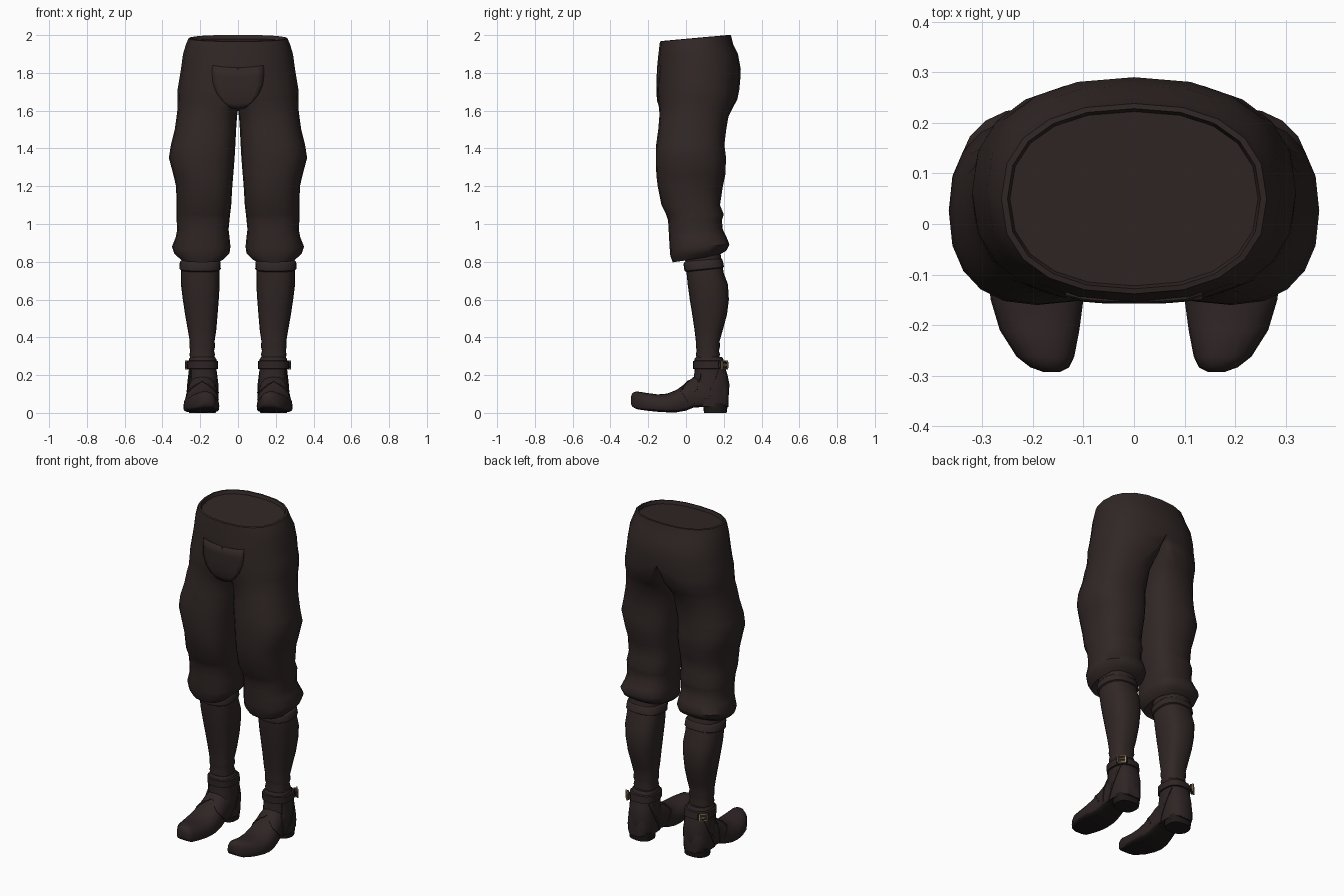
import bpy, bmesh, math
from mathutils import Vector, Matrix
from mathutils.bvhtree import BVHTree

if "Cube" in bpy.data.objects:
    bpy.data.objects.remove(bpy.data.objects["Cube"])


def material(name, rgb, rough=0.8):
    m = bpy.data.materials.new(name)
    m.use_nodes = True
    bsdf = m.node_tree.nodes["Principled BSDF"]
    m.diffuse_color = (*rgb, 1)
    bsdf.inputs["Base Color"].default_value = (*rgb, 1)
    bsdf.inputs["Roughness"].default_value = rough
    return m


CLOTH = material("dark brown cloth", (0.030, 0.020, 0.019))
LEATHER = material("dark brown leather", (0.028, 0.018, 0.018))
SOLE = material("blackish sole", (0.014, 0.010, 0.010))
BRASS = material("dull brass", (0.42, 0.32, 0.14))


def finish(name, bm, mats, mirror=True, angle=50):
    """Turn a bmesh into a smooth object, mirrored to the other leg."""
    mesh = bpy.data.meshes.new(name)
    bm.to_mesh(mesh)
    bm.free()
    ob = bpy.data.objects.new(name, mesh)
    bpy.context.collection.objects.link(ob)
    for m in mats:
        mesh.materials.append(m)
    bpy.ops.object.select_all(action='DESELECT')
    ob.select_set(True)
    bpy.context.view_layer.objects.active = ob
    bpy.ops.object.shade_smooth_by_angle(angle=math.radians(angle))
    if mirror:
        mod = ob.modifiers.new("mirror", 'MIRROR')
        mod.use_clip = True
    return ob


def power(v, e):
    return math.copysign(abs(v) ** e, v)


def skin(bm, rings):
    """Join successive closed rings of points and cap both ends."""
    loops = [[bm.verts.new(p) for p in ring] for ring in rings]
    n = len(loops[0])
    for a, b in zip(loops, loops[1:]):
        for i in range(n):
            j = (i + 1) % n
            bm.faces.new((a[i], a[j], b[j], b[i]))
    bm.faces.new(loops[0][::-1])
    bm.faces.new(loops[-1])
    bmesh.ops.recalc_face_normals(bm, faces=bm.faces)


def level(z, xi, xo, yf, yb, cx=None, tilt=0, n=20):
    """Horizontal ring: inner x, outer x, front y, back y, x of its fullest depth."""
    cx = (xi + xo) / 2 if cx is None else cx
    yc, ry = (yf + yb) / 2, (yb - yf) / 2
    pts = []
    for k in range(n):
        a = 2 * math.pi * k / n
        c, s = math.cos(a), math.sin(a)
        e = 0.85 if c > 0 else 0.75
        rx = xo - cx if c > 0 else cx - xi
        x, y = cx + rx * power(c, e), yc + ry * power(s, e)
        pts.append((x, y, z + tilt * (y - yc)))
    return pts


def section(y, xi, xo, zb, zt, n=20):
    """Upright ring across the foot with a flat bottom."""
    c, r = (xi + xo) / 2, (xo - xi) / 2
    zm = zb + 0.35 * (zt - zb)
    pts = []
    for k in range(n):
        a = 2 * math.pi * k / n
        co, s = math.cos(a), math.sin(a)
        e = 0.85 if s > 0 else 0.4
        pts.append((c + r * power(co, e), y, zm + (zt - zm if s > 0 else zm - zb) * power(s, e)))
    return pts


# Breeches: one leg and half the hips, gathered below the knee
bm = bmesh.new()
skin(bm, [level(*r) for r in (
    (.84, .10, .29, -.04, .16, None, .1), (.815, .08, .305, -.07, .17, None, .15),
    (.845, .045, .338, -.083, .215, None, .1), (.88, .04, .35, -.086, .23, None, .08),
    (.93, .045, .33, -.09, .215), (.97, .05, .322, -.092, .195), (1.02, .045, .325, -.095, .19),
    (1.05, .042, .325, -.105, .2), (1.1, .036, .325, -.13, .18), (1.2, .03, .328, -.15, .195),
    (1.26, .025, .342, -.157, .208), (1.35, .018, .366, -.16, .212), (1.42, .014, .355, -.158, .203),
    (1.5, .01, .335, -.147, .213, .16), (1.57, .005, .325, -.141, .225, .14),
    (1.61, 0, .32, -.142, .245, .10), (1.66, 0, .32, -.15, .272, .06),
    (1.71, 0, .32, -.155, .282, .03), (1.76, 0, .312, -.156, .287, 0),
    (1.82, 0, .302, -.154, .29, 0), (1.9, 0, .291, -.146, .275, 0), (1.95, 0, .276, -.14, .25, 0),
    (1.983, 0, .262, -.138, .238, 0, .09), (1.985, 0, .25, -.128, .228, 0, .09),
    (1.965, 0, .245, -.122, .222, 0, .09))])
inside = [f for f in bm.faces if all(v.co.x < .0005 for v in f.verts)]
bmesh.ops.delete(bm, geom=inside, context='FACES')
hips_tree = BVHTree.FromBMesh(bm)
finish("breeches", bm, [CLOTH])

# Front flap of the breeches, laid over the belly
bm = bmesh.new()
rows = []
for z, w in ((1.84, .135), (1.79, .137), (1.74, .132), (1.69, .112), (1.65, .08), (1.62, .045)):
    row = []
    for k in range(9):
        x = w * (k - 4) / 4
        sag = .012 * (1 - (x / w) ** 2)
        hit = hips_tree.ray_cast(Vector((max(abs(x), .06), -1, z - sag)), Vector((0, 1, 0)))[0]
        row.append(bm.verts.new((x, hit.y - .002, z - sag)))
    rows.append(row)
for a, b in zip(rows, rows[1:]):
    for i in range(8):
        bm.faces.new((a[i], b[i], b[i + 1], a[i + 1]))
flap = finish("front_flap", bm, [CLOTH], mirror=False)
solid = flap.modifiers.new("thickness", 'SOLIDIFY')
solid.thickness = .006
solid.offset = 0

# Stockings with a wrinkle at the ankle
bm = bmesh.new()
skin(bm, [level(*r) for r in (
    (.27, .13, .25, .06, .17), (.31, .122, .257, .052, .18), (.33, .127, .253, .057, .174),
    (.35, .121, .258, .052, .18), (.38, .124, .256, .052, .178), (.44, .115, .266, .045, .195),
    (.52, .108, .28, .033, .217), (.6, .102, .292, .02, .227), (.68, .097, .302, .009, .222),
    (.74, .098, .303, .003, .2), (.86, .105, .295, -.01, .18))])
finish("stockings", bm, [CLOTH])

# Garter bands under the knee
bm = bmesh.new()
skin(bm, [level(*r) for r in (
    (.755, .1, .3, .002, .19, None, .1), (.762, .091, .31, -.008, .202, None, .1),
    (.80, .093, .308, -.014, .193, None, .1), (.81, .102, .298, -.005, .182, None, .1))])
finish("garters", bm, [CLOTH])

# Boots: foot and ankle shaft
bm = bmesh.new()
skin(bm, [section(*r) for r in (
    (-.292, .145, .18, .05, .085), (-.283, .128, .205, .032, .106), (-.262, .118, .232, .02, .114),
    (-.21, .108, .265, .012, .106), (-.15, .1, .283, .006, .098), (-.1, .099, .289, .003, .102),
    (-.05, .101, .284, .003, .122), (0, .105, .274, .012, .158), (.04, .108, .268, .028, .19),
    (.1, .11, .266, .032, .21), (.16, .113, .264, .03, .21), (.205, .125, .252, .03, .19),
    (.225, .145, .232, .03, .16))])
skin(bm, [level(*r) for r in (
    (.035, .112, .265, .04, .218), (.09, .106, .268, .035, .226), (.15, .107, .266, .036, .23),
    (.2, .111, .262, .043, .22), (.24, .114, .26, .046, .207), (.285, .115, .26, .044, .198),
    (.295, .122, .253, .052, .19))])
for f in bm.faces:
    if f.normal.z < -.6 and f.calc_center_median().z < .04:
        f.material_index = 1
boot_tree = BVHTree.FromBMesh(bm)
finish("boots", bm, [LEATHER, SOLE])

# Boot heels
bm = bmesh.new()
skin(bm, [level(*r) for r in ((0, .118, .258, .095, .215), (.05, .113, .264, .09, .222))])
finish("boot_heels", bm, [SOLE], angle=35)

# Ankle straps
bm = bmesh.new()
skin(bm, [level(*r) for r in (
    (.232, .112, .262, .045, .208), (.234, .105, .27, .037, .218),
    (.274, .106, .269, .036, .211), (.277, .112, .262, .045, .2))])
finish("ankle_straps", bm, [LEATHER], angle=35)


def ribbon(name, points, radius):
    """Thin strap or seam that follows the boot surface."""
    path = []
    for a, b in zip(points, points[1:]):
        path += [Vector(a).lerp(Vector(b), t / 5) for t in range(5)]
    path.append(Vector(points[-1]))
    bm = bmesh.new()
    rings = []
    for i, p in enumerate(path):
        co, nor, _, _ = boot_tree.find_nearest(p)
        along = (path[min(i + 1, len(path) - 1)] - path[max(i - 1, 0)]).normalized()
        side = along.cross(nor).normalized()
        rings.append([co + side * radius * s + nor * h
                      for s, h in ((-1, -.004), (-1, .004), (1, .004), (1, -.004))])
    skin(bm, rings)
    finish(name, bm, [LEATHER], angle=35)


ribbon("outer_diagonal_straps", [(.28, .19, .23), (.29, .14, .13), (.29, .09, .04)], .007)
ribbon("inner_diagonal_straps", [(.1, .19, .23), (.09, .14, .13), (.09, .09, .04)], .007)
ribbon("outer_side_seams", [(.27, .06, .23), (.29, .055, .13), (.29, .05, .04)], .005)
ribbon("instep_seams", [(.3, .02, .06), (.27, -.03, .13), (.19, -.01, .2),
                        (.11, -.03, .13), (.08, .02, .06)], .005)

# Buckles on the outer rear of the ankle straps
spin = Matrix.Translation((.251, .195, .254)) @ Matrix.Rotation(math.radians(45), 4, 'Z')


def boxes(name, parts, mat):
    bm = bmesh.new()
    for pos, size in parts:
        bmesh.ops.create_cube(bm, size=1, matrix=spin @ Matrix.Translation(pos)
                              @ Matrix.Diagonal((*size, 1)))
    finish(name, bm, [mat], angle=30)


boxes("buckle_tabs", [((.004, 0, 0), (.014, .06, .032))], LEATHER)
boxes("buckles", [((.012, s * .022, 0), (.008, .005, .046)) for s in (-1, 1)]
      + [((.012, 0, s * .021), (.008, .046, .005)) for s in (-1, 1)]
      + [((.014, .006, 0), (.005, .03, .004))], BRASS)
